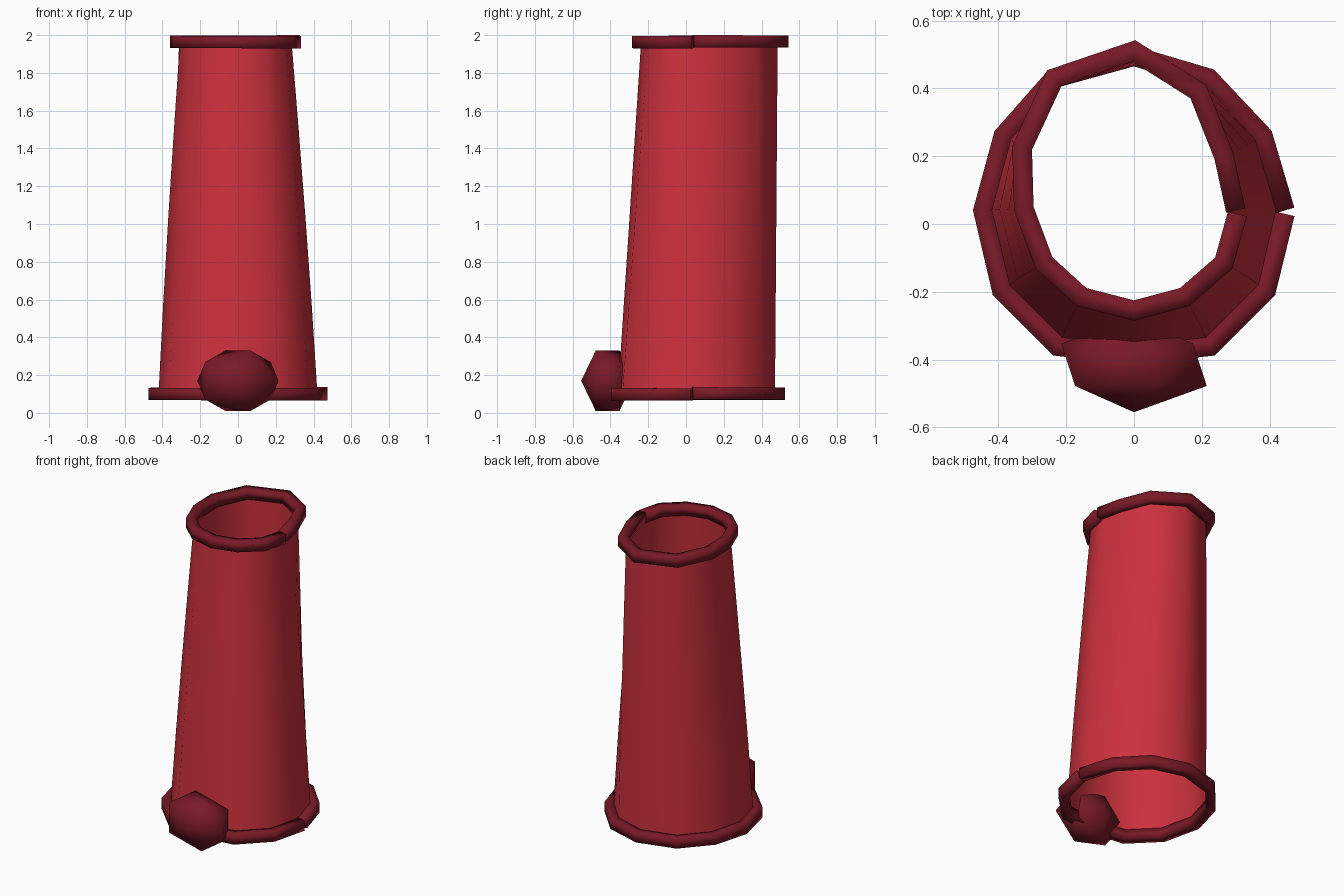
import bpy, bmesh
from mathutils import Vector, Matrix

if "Cube" in bpy.data.objects:
    bpy.data.objects.remove(bpy.data.objects["Cube"])

def material(name, color):
    m = bpy.data.materials.new(name)
    m.diffuse_color = color
    m.use_nodes = True
    m.node_tree.nodes["Principled BSDF"].inputs["Base Color"].default_value = m.diffuse_color
    return m

RED = material("red_cloth", (0.60, 0.030, 0.047, 1))
DARK = material("dark_trim", (0.19, 0.010, 0.020, 1))

def finish(name, bm, mat, outward=True):
    if outward:
        bmesh.ops.recalc_face_normals(bm, faces=bm.faces[:])
    me = bpy.data.meshes.new(name)
    bm.to_mesh(me)
    bm.free()
    me.materials.append(mat)
    for p in me.polygons:
        p.use_smooth = True
    ob = bpy.data.objects.new(name, me)
    bpy.context.collection.objects.link(ob)
    return ob

# Hem outlines, starting and ending at the seam on the right side
TOP = [(.30, .04), (.265, .2), (.19, .39), (0, .51), (-.235, .43), (-.33, .225),
       (-.325, .045), (-.265, -.115), (-.155, -.215), (0, -.255), (.15, -.215),
       (.265, -.115), (.305, .03)]
BOTTOM = [(.445, .04), (.38, .26), (.22, .43), (0, .495), (-.235, .43), (-.385, .26),
          (-.445, .04), (-.39, -.195), (-.225, -.36), (0, -.385), (.225, -.36),
          (.39, -.195), (.445, .03)]

# Hem band: square section swept along an open path, slightly dropping to the seam
def hem(name, path, z, half_w=.029, half_h=.0325):
    bm = bmesh.new()
    pts = [Vector(p) for p in path]
    n = len(pts)
    rings = []
    for i, p in enumerate(pts):
        a = (p - pts[i - 1]).normalized() if i else (pts[1] - p).normalized()
        b = (pts[i + 1] - p).normalized() if i < n - 1 else a
        t = (a + b).normalized()
        out = Vector((t.y, -t.x)) * (half_w / t.dot(a))
        zz = z + .003 - .006 * i / (n - 1)
        rings.append([bm.verts.new((p.x + s * out.x, p.y + s * out.y, zz + h * half_h))
                      for s, h in ((1, -1), (1, 1), (-1, 1), (-1, -1))])
    for r, q in zip(rings, rings[1:]):
        for k in range(4):
            bm.faces.new((r[k], r[(k + 1) % 4], q[(k + 1) % 4], q[k]))
    bm.faces.new(rings[0])
    bm.faces.new(rings[-1][::-1])
    return finish(name, bm, DARK)

hem("top_hem", TOP, 1.9645)
hem("bottom_hem", BOTTOM, .1005)

# Sleeve: single open sheet lofted between the two hems, slightly bulged
def inset(path, s=.945):
    return [Vector((x * s, .06 + (y - .06) * s)) for x, y in path[:-1]]

bm = bmesh.new()
low, high = inset(BOTTOM), inset(TOP)
levels = []
for k in range(5):
    t = k / 4
    bulge = 1 + .06 * t * (1 - t)
    levels.append([bm.verts.new(((a.x + (b.x - a.x) * t) * bulge,
                                 a.y + (b.y - a.y) * t, .1 + 1.865 * t))
                   for a, b in zip(low, high)])
for r, q in zip(levels, levels[1:]):
    for i in range(len(r)):
        j = (i + 1) % len(r)
        bm.faces.new((r[i], r[j], q[j], q[i]))
finish("sleeve", bm, RED, outward=False)

# Button: flattened icosahedron on the front
bm = bmesh.new()
bmesh.ops.create_icosphere(bm, subdivisions=1, radius=1)
bm.transform(Matrix.Translation((0, -.415, .17)) @ Matrix.Diagonal((.24, .14, .188, 1))
             @ Matrix.Rotation(1.5707963, 4, 'X'))
finish("button", bm, DARK)
